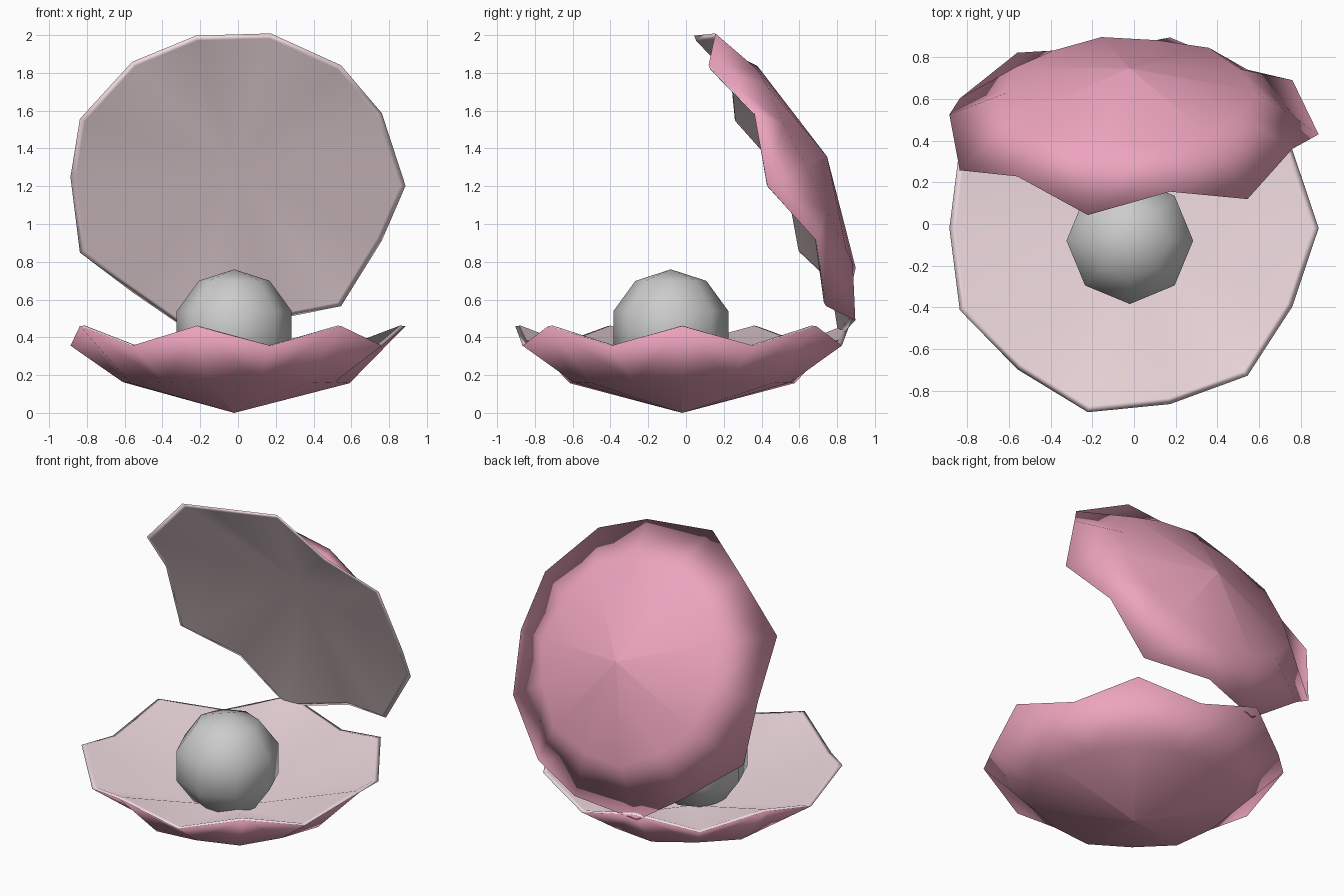
import bpy, bmesh
from math import sin, cos, pi, radians

if "Cube" in bpy.data.objects:
    bpy.data.objects.remove(bpy.data.objects["Cube"])

def material(name, rgb):
    m = bpy.data.materials.new(name)
    m.diffuse_color = (*rgb, 1)
    m.use_nodes = True
    m.node_tree.nodes["Principled BSDF"].inputs["Base Color"].default_value = m.diffuse_color
    return m

PINK = material("shell_pink", (0.84, 0.37, 0.51))
PALE = material("shell_lining", (0.90, 0.73, 0.76))
N = 14          # rim points, alternating crest (even) and dip (odd)

def make_shell(name, mid, rim, floor, location, tilt):
    """mid and rim are (crest height, dip height) above the shell's apex."""
    bm = bmesh.new()

    def ring(radii, heights):
        return [bm.verts.new((radii[i % 2] * cos(2 * pi * i / N),
                              radii[i % 2] * sin(2 * pi * i / N),
                              heights[i % 2])) for i in range(N)]

    # outer skin and rim lip as concentric rings, lining as a shallow cone
    apex_out = bm.verts.new((0, 0, 0))
    mids = ring((0.61, 0.59), mid)
    outer = ring((0.907, 0.867), rim)
    inner = ring((0.877, 0.837), [z + 0.002 for z in rim])
    apex_in = bm.verts.new((0, 0, floor))

    for i in range(N):
        j = (i + 1) % N
        crest, dip = (i, j) if i % 2 == 0 else (j, i)
        bm.faces.new((apex_out, mids[j], mids[i]))
        # flanks split from mid dip to rim crest, which cuts the scallops
        bm.faces.new((mids[dip], mids[crest], outer[crest]))
        bm.faces.new((mids[dip], outer[crest], outer[dip]))
        for f in ((outer[i], outer[j], inner[j], inner[i]),
                  (inner[i], inner[j], apex_in)):
            bm.faces.new(f).material_index = 1
    bmesh.ops.recalc_face_normals(bm, faces=bm.faces)
    for f in bm.faces:
        f.smooth = True
    # creases fanning out from the outer apex to the crests
    for v in mids[::2]:
        bm.edges.get((apex_out, v)).smooth = False
    me = bpy.data.meshes.new(name)
    bm.to_mesh(me)
    bm.free()
    me.materials.append(PINK)
    me.materials.append(PALE)
    obj = bpy.data.objects.new(name, me)
    bpy.context.collection.objects.link(obj)
    obj.location = location
    obj.rotation_euler.x = radians(tilt)

# two scalloped halves, the upper one tipped open at the back
make_shell("lower_shell", (0.157, 0.163), (0.46, 0.356), 0.13, (-0.02, -0.02, 0), 0)
make_shell("upper_shell", (0.122, 0.129), (0.352, 0.246), 0.09, (-0.02, 0.747, 1.357), 116)

# pearl
bpy.ops.mesh.primitive_uv_sphere_add(segments=8, ring_count=5, radius=0.32,
                                     location=(-0.02, -0.08, 0.44))
pearl = bpy.context.object
pearl.name = "pearl"
bpy.ops.object.shade_smooth()
